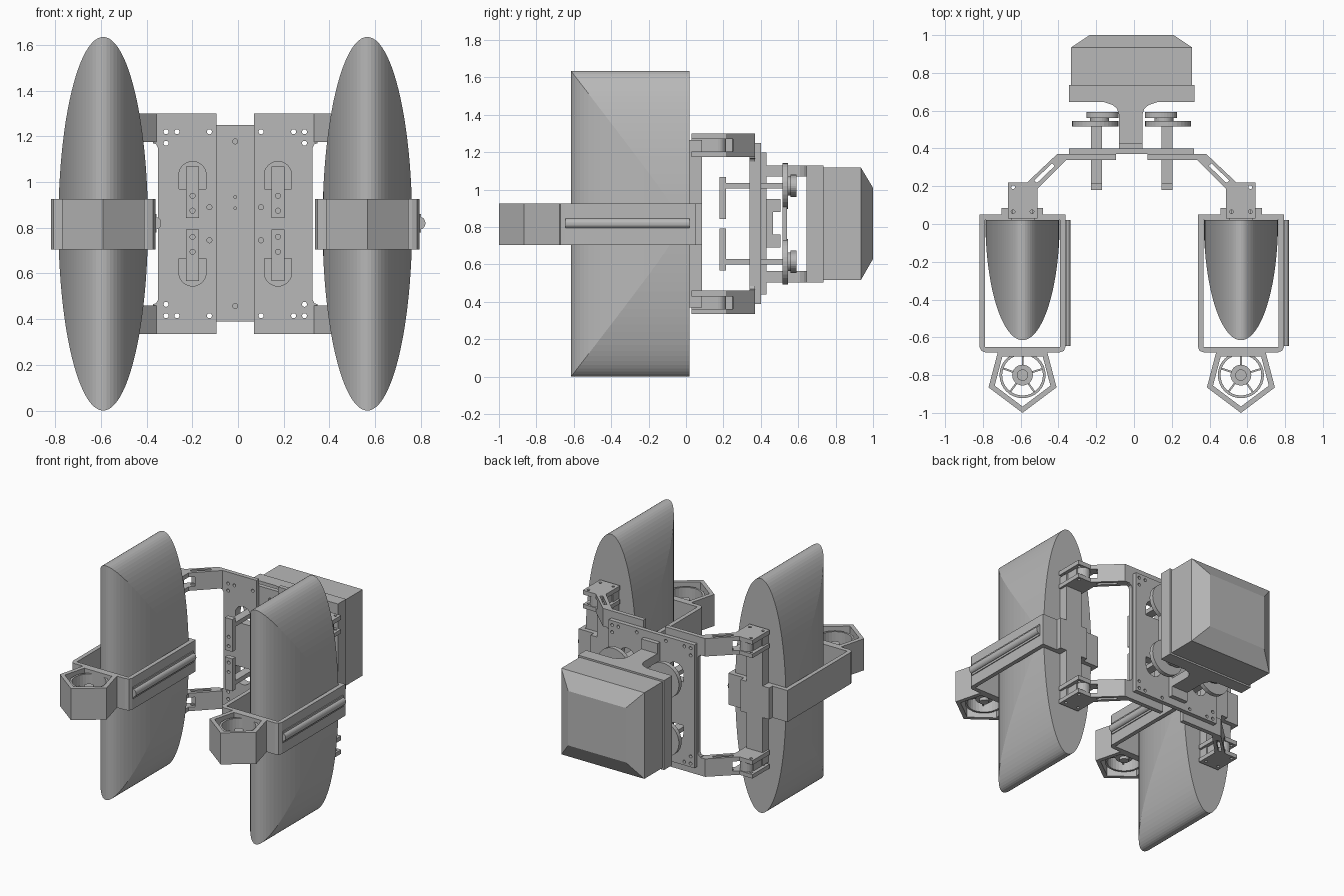
import bpy, bmesh
from math import sin, cos, pi

cube = bpy.data.objects.get("Cube")
if cube:
    bpy.data.objects.remove(cube)

grey = bpy.data.materials.new("mid grey")
grey.use_nodes = True
colour = (0.48, 0.48, 0.48, 1)
grey.diffuse_color = colour
grey.node_tree.nodes["Principled BSDF"].inputs["Base Color"].default_value = colour

CX, MID = -0.012, 0.8175      # mirror planes in x and z
POD = 0.578                   # pod distance from the mirror plane


def prism(name, pts, axis, lo, hi, top=None):
    """Extrude a closed outline along an axis; top is an optional second outline."""
    def place(p, h):
        a, b = p
        return {"x": (h, a, b), "y": (a, h, b), "z": (a, b, h)}[axis]
    bm = bmesh.new()
    low = [bm.verts.new(place(p, lo)) for p in pts]
    high = [bm.verts.new(place(p, hi)) for p in (top or pts)]
    bm.faces.new(low)
    bm.faces.new(high)
    n = len(pts)
    for i in range(n):
        j = (i + 1) % n
        bm.faces.new((low[i], low[j], high[j], high[i]))
    bmesh.ops.recalc_face_normals(bm, faces=bm.faces)
    mesh = bpy.data.meshes.new(name)
    bm.to_mesh(mesh)
    bm.free()
    mesh.materials.append(grey)
    ob = bpy.data.objects.new(name, mesh)
    bpy.context.collection.objects.link(ob)
    return ob


def rect(a0, a1, b0, b1):
    return [(a0, b0), (a1, b0), (a1, b1), (a0, b1)]


def box(name, x, y, z):
    return prism(name, rect(*x, *y), "z", *z)


def ring(a, b, ra, rb=None, n=32, start=0, sweep=2 * pi):
    rb = rb or ra
    return [(a + ra * cos(start + sweep * i / n), b + rb * sin(start + sweep * i / n))
            for i in range(n + (sweep < 6))]


def cut(ob, cutters, operation="DIFFERENCE"):
    for c in cutters:
        m = ob.modifiers.new("cut", "BOOLEAN")
        m.operation, m.solver, m.object = operation, "EXACT", c
        dg = bpy.context.evaluated_depsgraph_get()
        mesh = bpy.data.meshes.new_from_object(ob.evaluated_get(dg))
        ob.modifiers.clear()
        ob.data = mesh
    return ob


def discard(cutters):
    for c in cutters:
        bpy.data.objects.remove(c)


def both_z(lo, hi):
    return ((lo, hi), (2 * MID - hi, 2 * MID - lo))


# Central plate, drilled together with the two wing plates
centre_plate = box("centre_plate", (-0.345, 0.318), (0.37, 0.40), (0.39, 1.25))
drills = [prism("drill", ring(CX, z, r, n=12), "y", 0.3, 0.5)
          for z, r in ((1.178, 0.011), (0.457, 0.011), (0.935, 0.006), (0.885, 0.006))]
cut(centre_plate, drills)
discard(drills)

for s, side in ((-1, "right"), (1, "left")):
    def X(d):
        return CX + s * d

    def span(d0, d1):
        return sorted((X(d0), X(d1)))

    def mir(pts):
        return [(X(a), b) for a, b in pts]

    # Pod: an elliptical column trimmed to a half-elliptical plan
    pod = prism(side + "_pod", ring(X(POD), MID, 0.196, MID, 96), "y", -0.7, 0.02)
    plan = [prism("plan", ring(X(POD), 0.02, 0.197, 0.635, 40, pi, pi), "z", -0.1, 1.8)]
    cut(pod, plan, "INTERSECT")
    discard(plan)

    # Strap frame around the pod
    c = X(POD)
    outer = [(c - .228, .05), (c - .228, -.65), (c - .218, -.672), (c - .195, -.68),
             (c + .195, -.68), (c + .218, -.672), (c + .228, -.65), (c + .228, .05)]
    strap = prism(side + "_strap", outer, "z", 0.705, 0.925)
    inner = [box("inner", (c - .199, c + .199), (-.65, .02), (.6, 1))]
    cut(strap, inner)
    discard(inner)

    # Rounded rail, on the same side of both straps
    rail = [(c + .228, .78), (c + .234, .78)] + ring(c + .234, .82, .02, .026, 10, -pi / 2, pi)
    prism(side + "_rail", rail + [(c + .234, .86), (c + .228, .86)], "y", -.645, .02)

    # Five-sided thruster housing
    five = [(.13, -.675), (.18, -.865), (0, -1), (-.18, -.865), (-.13, -.675)]
    housing = prism(side + "_housing", [(c + a, b) for a, b in five], "z", .705, .925)
    hole = [prism("hole", [(c + a * .82, (b + .815) * .82 - .815) for a, b in five], "z", .6, 1)]
    cut(housing, hole)
    discard(hole)

    # Thruster duct, hub and blades
    duct = prism(side + "_duct", ring(c, -.80, .122), "z", .73, .90)
    bore = [prism("bore", ring(c, -.80, .108), "z", .6, 1)]
    cut(duct, bore)
    discard(bore)
    prism(side + "_hub", ring(c, -.80, .055, n=24), "z", .76, .84)
    prism(side + "_hub_cap", ring(c, -.80, .03, n=24), "z", .74, .87)
    for i in range(5):
        a = 2 * pi * i / 5 + 0.3
        u, v = (cos(a), sin(a)), (-sin(a) * .005, cos(a) * .005)
        blade = [(c + u[0] * r + k * v[0], -.80 + u[1] * r + k * v[1])
                 for r, k in ((.04, -1), (.112, -1), (.112, 1), (.04, 1))]
        prism(side + "_blade", blade, "z", .775, .825)

    # Spine and pad on the back of the pod
    box(side + "_spine", span(.515, .64), (.015, .085), (.37, 1.265))
    box(side + "_pad", span(.47, .69), (.02, .085), (.705, .925))

    # C-shaped wing plate
    wing = prism(side + "_wing", mir([
        (.083, .335), (.36, .335), (.36, .465), (.346, .47), (.338, .485),
        (.338, 1.15), (.346, 1.165), (.36, 1.17), (.36, 1.30), (.083, 1.30)]), "y", .34, .37)
    tools = []
    for flip in (1, -1):
        def Z(z):
            return MID + flip * (z - MID)
        for d, z in ((.303, 1.22), (.255, 1.22), (.303, 1.17), (.113, 1.22), (.113, .89)):
            tools.append(prism("drill", ring(X(d), Z(z), .011, n=12), "y", .3, .5))
        arch = ring(X(.187), 1.03, .06, n=16, start=0, sweep=pi)
        arch += [(X(.187) - .06, .97), (X(.187) + .06, .97)]
        tools.append(prism("arch", [(a, Z(b)) for a, b in arch], "y", .3, .5))
    cut(wing, tools)
    cut(centre_plate, tools)
    discard(tools)

    for lo, hi in both_z(1.175, 1.30):
        # Cranked arm with a lengthwise slot and forked end
        arm = prism(side + "_arm", mir([(.335, .37), (.395, .37), (.57, .205), (.57, .12),
                                        (.50, .185), (.345, .34), (.335, .34)]), "z", lo, hi)
        tools = [prism("slot", mir([(.408, .307), (.422, .321), (.517, .23), (.503, .216)]),
                       "z", 0, 2),
                 box("fork", span(.47, .7), (0, .25), (lo + .028, hi - .03))]
        cut(arm, tools)
        discard(tools)
        # Hinge block
        tools = [prism("screw", ring(X(POD + i * .05), y, .01, n=12), "z", 0, 2)
                 for i in (-1, 1) for y in (.065, .195)]
        for a, b in ((lo, lo + .028), (hi - .03, hi)):
            cut(box(side + "_hinge_plate", span(.50, .655), (.03, .22), (a, b)), tools)
        discard(tools)
        box(side + "_hinge_core", span(.525, .63), (.03, .17), (lo + .02, hi - .02))
        prism(side + "_hinge_pin", ring(X(POD), .17, .045, n=20), "z", lo + .02, hi - .02)

    # Clamp plates, bars and wheels
    box(side + "_wheel_strap", span(.13, .24), (.515, .54), (.615, 1.02))
    for flip in (1, -1):
        def zs(a, b):
            return sorted((MID + flip * (a - MID), MID + flip * (b - MID)))
        zc = zs(1.02, 1.02)[0]
        clamp = box(side + "_clamp", span(.158, .216), (.18, .215), zs(.842, 1.068))
        tools = [prism("drill", ring(X(.187), zs(z, z)[0], .011, n=12), "y", .1, .3)
                 for z in (.94, .875)]
        cut(clamp, tools)
        discard(tools)
        box(side + "_bar", span(.158, .216), (.20, .56), zs(1.005, 1.035))
        prism(side + "_wheel", ring(X(.193), zc, .122), "y", .515, .545)
        prism(side + "_wheel_hub", ring(X(.17), zc, .05, n=24), "y", .54, .57)
        prism(side + "_wheel_cap", ring(X(.155), zc, .084, .06), "y", .56, .592)

# Centre mount: strap on the plate, stepped catch and flared brackets
box("mount_strap", (-.08, .045), (.40, .43), (.44, 1.20))
box("catch_base", (-.05, .015), (.42, .465), (.69, .90))
box("catch_tip", (-.05, .015), (.44, .505), (.69, .76))
box("catch_hook", (-.05, .015), (.42, .505), (.88, .95))
flare = [(-.0625, .42), (-.0625, .58), (-.072, .61), (-.095, .63), (-.155, .65)]
outline = [(-.0175 + a, b) for a, b in flare] + [(-.0175 - a, b) for a, b in reversed(flare)]
for lo, hi in both_z(1.07, 1.13):
    prism("mount_bracket", outline, "z", lo, hi)

# Rear case: flange, body and bevelled cover
prism("case_flange", rect(-.345, .32, .505, 1.13), "y", .645, .735)
body = rect(-.333, .308, .517, 1.118)
prism("case_body", body, "y", .735, .935)
prism("case_cover", body, "y", .935, 1.0, top=rect(-.235, .21, .63, 1.01))
